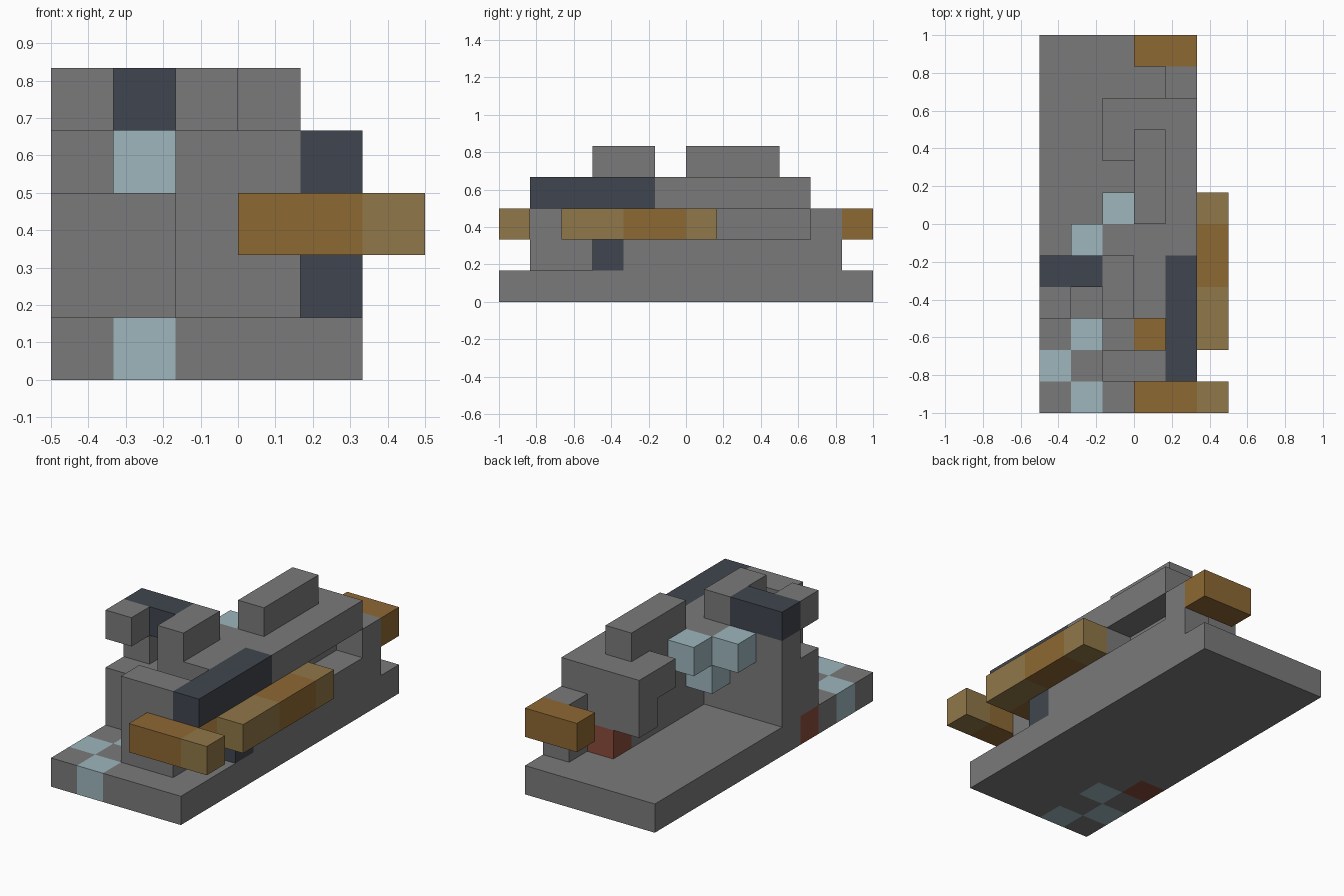
import bpy, bmesh
from mathutils import Vector

if "Cube" in bpy.data.objects:
    bpy.data.objects.remove(bpy.data.objects["Cube"])

UNIT = 1 / 6
ORIGIN = Vector((-0.5, -1, 0))
materials = {}
cells = {}


def make_colour(name, *rgb):
    mat = bpy.data.materials.new(name)
    mat.use_nodes = True
    mat.diffuse_color = (*rgb, 1)
    mat.node_tree.nodes["Principled BSDF"].inputs["Base Color"].default_value = (*rgb, 1)
    materials[name] = mat


def block(part, colour, x, y, z, wide=1, deep=1, high=1):
    """Fill a box of cells; a later block repaints an earlier one."""
    for i in range(x, x + wide):
        for j in range(y, y + deep):
            for k in range(z, z + high):
                cells[i, j, k] = (part, colour)


def add_exposed_faces(bm, cell, slot):
    """Add the sides of a cell that touch no other cell."""
    for axis in range(3):
        u, v = (axis + 1) % 3, (axis + 2) % 3
        for side in (0, 1):
            neighbour = list(cell)
            neighbour[axis] += 2 * side - 1
            if tuple(neighbour) in cells:
                continue
            ring = [(0, 0), (1, 0), (1, 1), (0, 1)]
            verts = []
            for a, b in (ring if side else reversed(ring)):
                corner = Vector(cell)
                corner[axis] += side
                corner[u] += a
                corner[v] += b
                verts.append(bm.verts.new(ORIGIN + corner * UNIT))
            bm.faces.new(verts).material_index = slot


def build_part(part):
    """Turn the cells of one part into an object with merged flat faces."""
    own = {cell: colour for cell, (name, colour) in cells.items() if name == part}
    used = [name for name in materials if name in own.values()]
    bm = bmesh.new()
    for cell, colour in own.items():
        add_exposed_faces(bm, cell, used.index(colour))
    bmesh.ops.remove_doubles(bm, verts=bm.verts[:], dist=0.001)
    bmesh.ops.dissolve_limit(bm, angle_limit=0.01, verts=bm.verts[:],
                             edges=bm.edges[:], delimit={"MATERIAL"})
    mesh = bpy.data.meshes.new(part)
    bm.to_mesh(mesh)
    bm.free()
    for name in used:
        mesh.materials.append(materials[name])
    bpy.context.collection.objects.link(bpy.data.objects.new(part, mesh))


# Flat colours (linear)
make_colour("stone_grey", 0.195, 0.195, 0.195)
make_colour("slate", 0.051, 0.06, 0.077)
make_colour("pale_blue", 0.337, 0.468, 0.508)
make_colour("ochre", 0.27, 0.14, 0.033)
make_colour("tan", 0.279, 0.184, 0.065)
make_colour("rust", 0.255, 0.07, 0.042)

# Base slab with a zigzag of blue cells and one rust cell at its edge
block("base_slab", "stone_grey", 0, 0, 0, wide=5, deep=12)
for row in range(3):
    block("base_slab", "pale_blue", (row + 1) % 2, row, 0)
block("base_slab", "rust", 0, 3, 0)

# Main body, its roof ledge and the filled notch behind the front wall
block("main_body", "stone_grey", 3, 3, 1, deep=7, high=3)
block("main_body", "stone_grey", 2, 3, 1, deep=2, high=3)
block("main_body", "stone_grey", 2, 2, 1, wide=2, high=2)
block("main_body", "stone_grey", 4, 3, 2, deep=4)
block("main_body", "rust", 3, 9, 1)
block("roof_ledge", "stone_grey", 4, 5, 3, deep=5)
block("roof_ledge", "stone_grey", 2, 5, 3)
block("roof_ridge", "stone_grey", 3, 6, 4, deep=3)
block("front_wall", "stone_grey", 2, 1, 1, wide=2, high=3)

# Low step along the side, ending in a slate cell and a back post
block("side_step", "slate", 4, 3, 1)
block("side_step", "stone_grey", 4, 4, 1, deep=7)
block("back_post", "stone_grey", 4, 10, 2)

# Stepped overhang at the back
block("back_overhang", "stone_grey", 2, 8, 3, deep=2)
block("back_overhang", "stone_grey", 2, 9, 2)

# Column that carries the U-shaped bracket
block("side_column", "stone_grey", 0, 3, 1, wide=2, deep=2, high=2)
block("side_column", "stone_grey", 0, 4, 3)
block("top_bracket", "stone_grey", 0, 3, 4)
block("top_bracket", "slate", 0, 4, 4, wide=2)
block("top_bracket", "stone_grey", 2, 3, 4, deep=2)

# Slate rail and the blue cluster
block("slate_rail", "slate", 4, 1, 3, deep=4)
for step in (0, 1):
    block("blue_cluster", "pale_blue", 1 + step, 5 + step, 3)
block("blue_cluster", "pale_blue", 2, 5, 2)

# Wooden bars
for bar, row in (("front_bar", 0), ("side_bar", 2), ("back_bar", 11)):
    block(bar, "ochre", 3, row, 2, wide=2)
block("front_bar", "tan", 5, 0, 2)
block("side_bar", "tan", 5, 2, 2, deep=5)
block("side_bar", "ochre", 5, 4, 2, deep=2)

for part_name in sorted({name for name, colour in cells.values()}):
    build_part(part_name)
